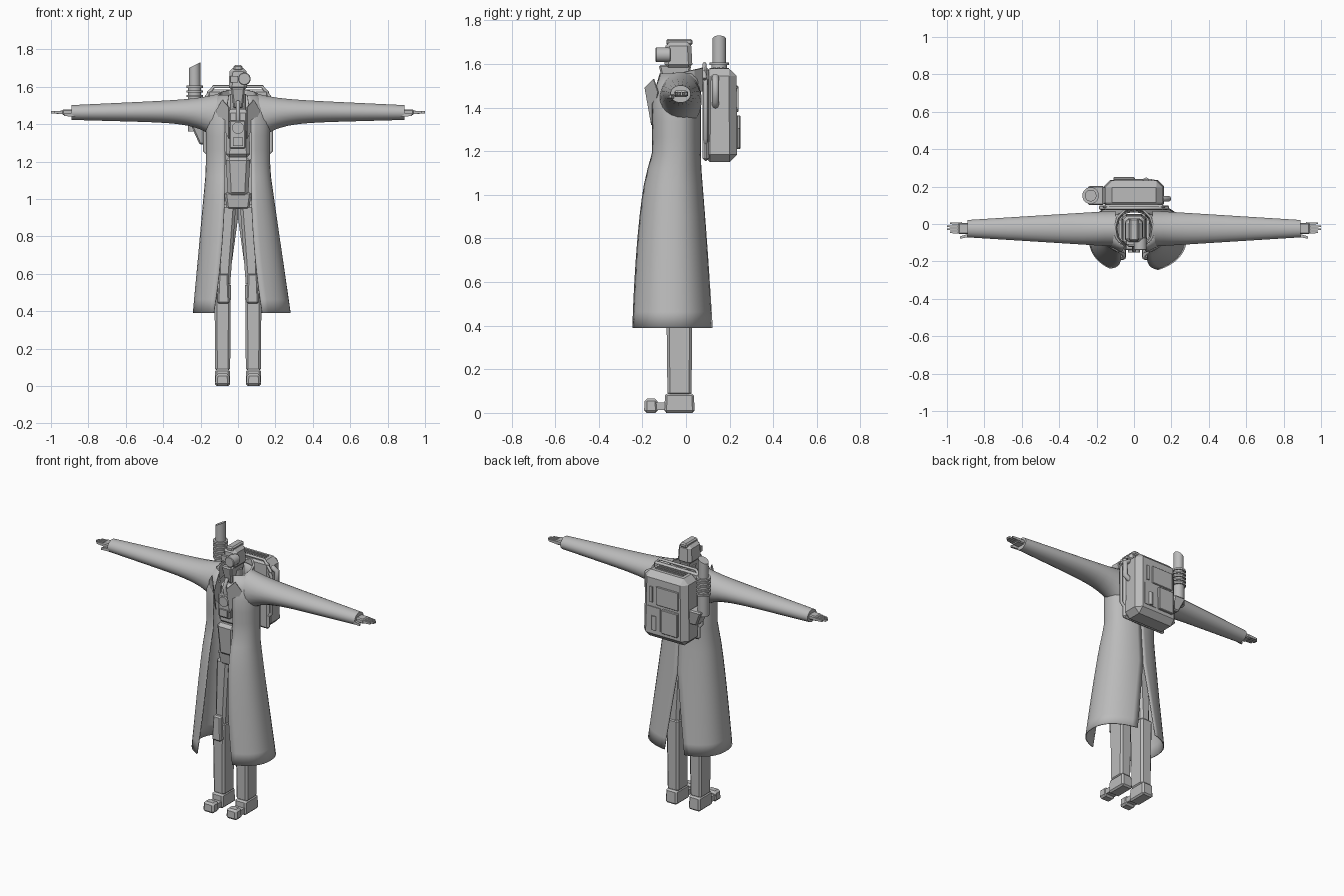
import bpy
from math import sin, cos, pi, asin, radians, copysign

default_cube = bpy.data.objects.get("Cube")
if default_cube:
    bpy.data.objects.remove(default_cube)

grey = bpy.data.materials.new("plain_grey")
grey.use_nodes = True
tone = (.5, .5, .5, 1)
grey.diffuse_color = tone
grey.node_tree.nodes["Principled BSDF"].inputs["Base Color"].default_value = tone


def finish(part, mirror=False, thickness=0, bevel=0, smooth=False):
    """Give a part its material, shading and modifiers."""
    bpy.context.collection.objects.link(part)
    part.data.materials.append(grey)
    bpy.ops.object.select_all(action="DESELECT")
    part.select_set(True)
    bpy.context.view_layer.objects.active = part
    if part.type == "MESH":
        bpy.ops.object.mode_set(mode="EDIT")
        bpy.ops.mesh.select_all(action="SELECT")
        bpy.ops.mesh.normals_make_consistent(inside=False)
        bpy.ops.object.mode_set(mode="OBJECT")
    if smooth:
        bpy.ops.object.shade_smooth_by_angle(angle=radians(40))
    if thickness:
        part.modifiers.new("thickness", "SOLIDIFY").thickness = thickness
    if bevel:
        chamfer = part.modifiers.new("chamfer", "BEVEL")
        chamfer.width = bevel
        chamfer.segments = 1
    if mirror:
        part.modifiers.new("mirror", "MIRROR")
    return part


def mesh(name, verts, faces, **look):
    data = bpy.data.meshes.new(name)
    data.from_pydata(verts, [], faces)
    return finish(bpy.data.objects.new(name, data), **look)


def bridge(rows, columns, closed):
    """Quads joining rows of points, optionally wrapping around."""
    quads = []
    for row in range(rows - 1):
        for i in range(columns if closed else columns - 1):
            a, b = row * columns + i, row * columns + (i + 1) % columns
            quads.append((a, b, b + columns, a + columns))
    return quads


def loft(name, rings, axis="z", sides=4, **look):
    """Rings are (station, centre a, centre b, half a, half b) along an axis."""
    reach = 2 ** .5 if sides == 4 else 1
    verts = []
    for station, centre_a, centre_b, half_a, half_b in rings:
        for i in range(sides):
            turn = 2 * pi * (i + .5) / sides
            a = centre_a + half_a * cos(turn) * reach
            b = centre_b + half_b * sin(turn) * reach
            verts.append({"x": (station, a, b), "y": (a, station, b), "z": (a, b, station)}[axis])
    faces = bridge(len(rings), sides, True)
    faces += [range(sides), range(len(verts) - sides, len(verts))]
    return mesh(name, verts, faces, smooth=sides > 8, **look)


def block(name, at, size, taper=1, lean=0, axis="z", **look):
    """Box or cylinder; the far end is scaled by taper and shifted by lean."""
    main = "xyz".index(axis)
    a, b = [i for i in range(3) if i != main]
    rings = []
    for end, scale in ((-1, 1), (1, taper)):
        rings.append((at[main] + end * size[main] / 2, at[a] + end * lean / 2, at[b],
                      size[a] * scale / 2, size[b] * scale / 2))
    return loft(name, rings, axis=axis, **look)


def tube(name, points, radius, **look):
    curve = bpy.data.curves.new(name, "CURVE")
    curve.dimensions = "3D"
    curve.bevel_depth = radius
    curve.bevel_resolution = 2
    curve.use_fill_caps = True
    line = curve.splines.new("POLY")
    line.points.add(len(points) - 1)
    for point, place in zip(line.points, points):
        point.co = (*place, 1)
    return finish(bpy.data.objects.new(name, curve), **look)


# Long coat, open at the front and slit at the back, flaring below the waist
ROWS, COLUMNS = 17, 18
HEM, TOP = .39, 1.555
for side, name in ((1, "coat_left"), (-1, "coat_right")):
    verts = []
    for row in range(ROWS):
        z = HEM + (TOP - HEM) * row / (ROWS - 1)
        flare = max(0, 1.15 - z) / (1.15 - HEM)
        shoulder = max(0, z - 1.42) / (TOP - 1.42)
        width = .172 + (.09 + .02 * side) * flare - .06 * shoulder ** 2
        front = -.165 - .1 * flare ** .5 + .035 * shoulder
        back = .068 + .06 * flare
        gap = .07 + .06 * flare ** 2 - .02 * shoulder
        slit = max(0, .9 - z) * .14
        start, end = asin(gap / width), pi - asin(slit / width)
        for i in range(COLUMNS):
            turn = start + (end - start) * i / (COLUMNS - 1)
            depth = copysign(abs(cos(turn)) ** .85, cos(turn))
            y = (front + back) / 2 - depth * (back - front) / 2
            verts.append((side * width * sin(turn), y, z))
    mesh(name, verts, bridge(ROWS, COLUMNS, False), thickness=.006, smooth=True)

# Sleeves, swelling into the shoulders
rings = []
for i in range(15):
    along = i / 14
    root = (1 - along) ** 8
    rings.append((.1 + .79 * along, -.025, 1.47 - .035 * root - .008 * along,
                  .097 - .05 * along, .07 - .03 * along + .06 * root))
loft("sleeve", rings, axis="x", sides=20, mirror=True)

# Hands
block("palm", (.9, -.024, 1.463), (.08, .06, .03), axis="x", bevel=.006, mirror=True)
for i in range(4):
    length = .08 - .015 * (i in (0, 3))
    block("finger", (.92 + length / 2, -.045 + i * .016, 1.463), (length, .013, .02),
          taper=.6, axis="x", mirror=True)
block("thumb", (.9, -.065, 1.45), (.06, .018, .02), taper=.7, lean=-.015,
      axis="x", mirror=True)

# Standing collar, higher at the nape
verts = []
STEPS = 11
for level in (0, 1):
    for i in range(STEPS):
        turn = pi * (.2 + 1.6 * i / (STEPS - 1))
        radius = .09 + .008 * level
        rise = .06 + .05 * (1 - cos(turn)) / 2
        verts.append((radius * sin(turn), -.025 - radius * cos(turn) * 1.1,
                      1.475 + rise * level))
mesh("collar", verts, bridge(2, STEPS, False), thickness=.012)
mesh("lapel", [(.05, -.16, 1.32), (.05, -.19, 1.49), (.085, -.15, 1.53), (.12, -.13, 1.47)],
     [range(4)], mirror=True, thickness=.006)

# Head with mask and one big lens
block("head", (0, -.035, 1.64), (.1, .13, .12), taper=.9, bevel=.018)
block("head_crest", (0, -.03, 1.7), (.05, .12, .03), bevel=.008)
block("mask", (0, -.05, 1.54), (.05, .1, .11), taper=1.5, bevel=.008)
block("visor", (-.02, -.1, 1.64), (.04, .02, .035))
block("lens", (.034, -.105, 1.642), (.068, .07, .068), axis="y", sides=16, bevel=.004)
block("neck", (0, -.03, 1.5), (.09, .09, .12), sides=12)
tube("breathing_tube", [(0, -.11, 1.52), (0, -.14, 1.47), (0, -.12, 1.4)], .012)

# Torso
block("chest", (0, -.035, 1.35), (.13, .17, .26), taper=.9, bevel=.02)
block("chest_panel", (-.003, -.12, 1.345), (.085, .04, .15), bevel=.006)
block("chest_dial", (0, -.14, 1.38), (.064, .025, .064), axis="y", sides=16)
block("chest_gauge", (0, -.14, 1.305), (.055, .02, .045))
block("abdomen", (0, -.045, 1.12), (.11, .16, .21), taper=1.2, bevel=.02)
block("pelvis", (0, -.03, .99), (.12, .14, .09), taper=1.2, bevel=.01)

# Legs
block("thigh", (.065, -.03, .75), (.07, .11, .44), taper=1.2, lean=-.025,
      bevel=.015, mirror=True)
block("shin", (.082, -.03, .315), (.08, .11, .47), taper=1.1, bevel=.012, mirror=True)
block("knee_guard", (.078, -.09, .52), (.065, .05, .16), taper=.8, bevel=.008, mirror=True)

# Boots with a separate toe cap
block("heel", (.083, -.03, .045), (.083, .14, .09), taper=.94, bevel=.01, mirror=True)
block("sole_link", (.083, -.12, .03), (.065, .08, .035), mirror=True)
block("toe_cap", (.083, -.16, .033), (.08, .065, .066), taper=.9, bevel=.012, mirror=True)

# Backpack and its back details
block("backpack", (0, .155, 1.365), (.324, .16, .43), taper=.95, bevel=.035)
block("backpack_frame", (0, .09, 1.37), (.33, .03, .43), bevel=.012)
block("back_door", (-.053, .23, 1.287), (.115, .04, .155), bevel=.004)
block("back_plate", (-.03, .23, 1.44), (.16, .02, .12), bevel=.003)
block("back_slot", (.085, .23, 1.44), (.02, .02, .1))
block("recess_frame", (.065, .23, 1.287), (.09, .016, .15))
block("recess_canister", (.065, .23, 1.26), (.036, .036, .09), sides=12)
for i in range(3):
    block("top_vent", (0, .13 + i * .02, 1.58), (.2, .01, .012))

# Carrying frame and handles, each bent like a staple
tube("shoulder_frame", [(x, .085, z) for x, z in
                        ((-.18, 1.53), (-.13, 1.6), (.13, 1.6), (.18, 1.53))], .009)
tube("side_rail", [(x, .09, z) for x, z in
                   ((.16, 1.24), (.178, 1.26), (.178, 1.5), (.16, 1.53))], .01, mirror=True)
tube("side_handle", [(x, .135, z) for x, z in
                     ((.15, 1.54), (.185, 1.52), (.185, 1.43), (.15, 1.41))], .016)

# Exhaust stack with ribs and a slanted mouth
STACK_X, STACK_Y = -.232, .152
block("exhaust_bracket", (-.19, STACK_Y, 1.34), (.06, .07, .1), taper=1.5, lean=-.03,
      bevel=.008)
block("exhaust_body", (STACK_X, STACK_Y, 1.48), (.072, .072, .24), sides=16)
for i in range(5):
    block("exhaust_rib", (STACK_X, STACK_Y, 1.5 + i * .025), (.09, .09, .012), sides=16)
pipe = block("exhaust_pipe", (STACK_X, STACK_Y, 1.65), (.062, .062, .13), sides=16)
for vert in pipe.data.vertices:
    if vert.co.z > 1.7:
        vert.co.z += (vert.co.x - STACK_X) / 2
